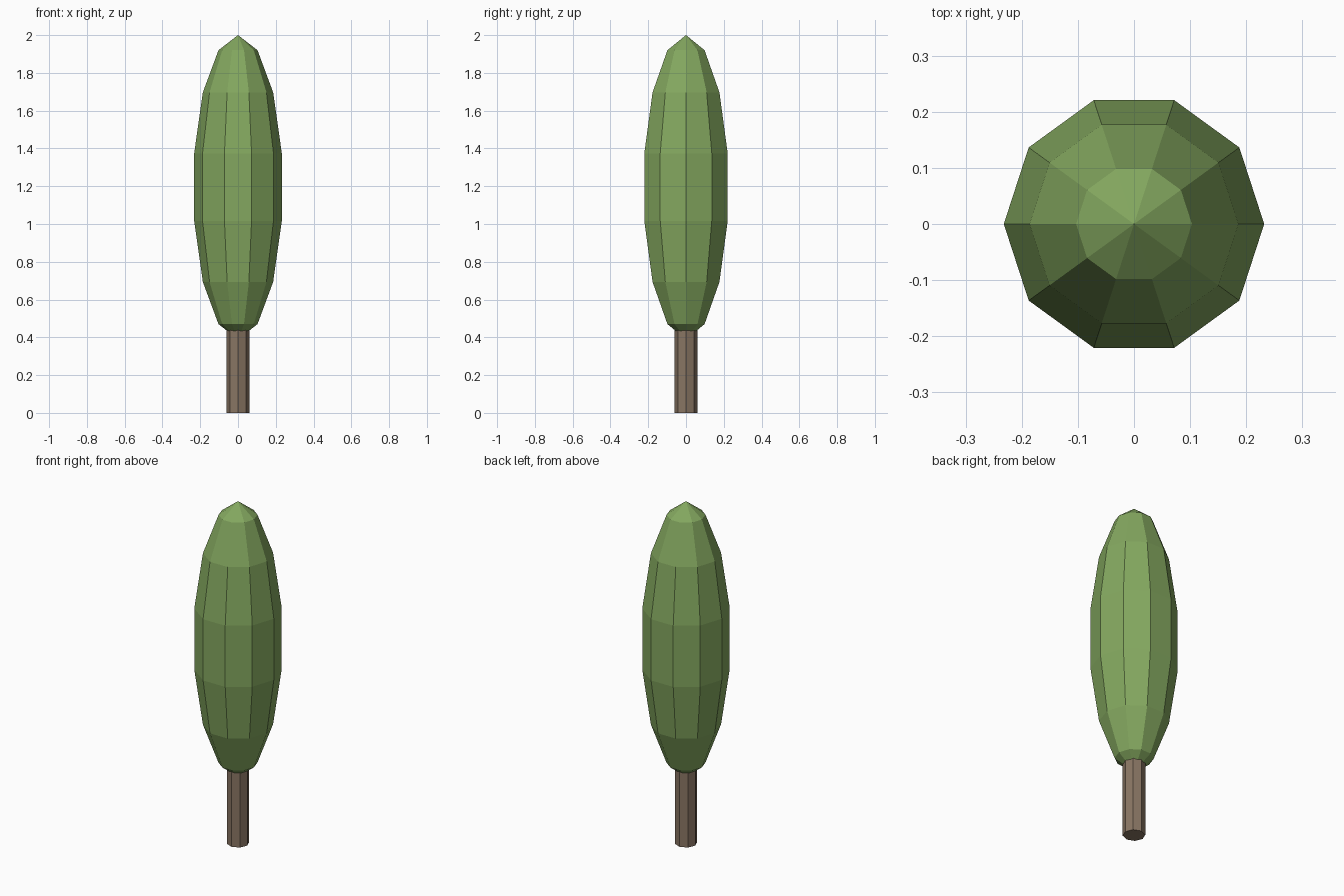
import bpy, bmesh
from math import sin, cos, pi

if "Cube" in bpy.data.objects:
    bpy.data.objects.remove(bpy.data.objects["Cube"])


def lathe(name, profile, sides, color):
    """Revolve (radius, z) points around z; radius 0 makes a pole."""
    bm = bmesh.new()
    rings = []
    for r, z in profile:
        n = sides if r > 1e-6 else 1
        rings.append([bm.verts.new((r * cos(2 * pi * i / sides),
                                    r * sin(2 * pi * i / sides), z)) for i in range(n)])
    for a, b in zip(rings, rings[1:]):
        for i in range(sides):
            j = (i + 1) % sides
            if len(a) == 1:
                bm.faces.new((a[0], b[j], b[i]))
            elif len(b) == 1:
                bm.faces.new((a[i], a[j], b[0]))
            else:
                bm.faces.new((a[i], a[j], b[j], b[i]))
    # close open ends
    for ring in (rings[0], rings[-1]):
        if len(ring) > 1:
            bm.faces.new(ring)
    bmesh.ops.recalc_face_normals(bm, faces=bm.faces)
    mesh = bpy.data.meshes.new(name)
    bm.to_mesh(mesh)
    bm.free()
    mat = bpy.data.materials.new(name + "_color")
    mat.diffuse_color = color
    mat.use_nodes = True
    mat.node_tree.nodes["Principled BSDF"].inputs["Base Color"].default_value = mat.diffuse_color
    mesh.materials.append(mat)
    obj = bpy.data.objects.new(name, mesh)
    bpy.context.collection.objects.link(obj)
    return obj


# Trunk: eight-sided post reaching into the foliage
lathe("trunk", [(0.06, 0.0), (0.06, 0.5)], 8, (0.25, 0.18, 0.125, 1))

# Foliage: stretched sphere with ten sides and seven bands
BANDS, RADIUS, HALF, MID = 7, 0.238, 0.805, 1.195
profile = [(RADIUS * sin(pi * k / BANDS), MID - HALF * cos(pi * k / BANDS))
           for k in range(BANDS + 1)]
lathe("foliage", profile, 10, (0.23, 0.39, 0.115, 1))
